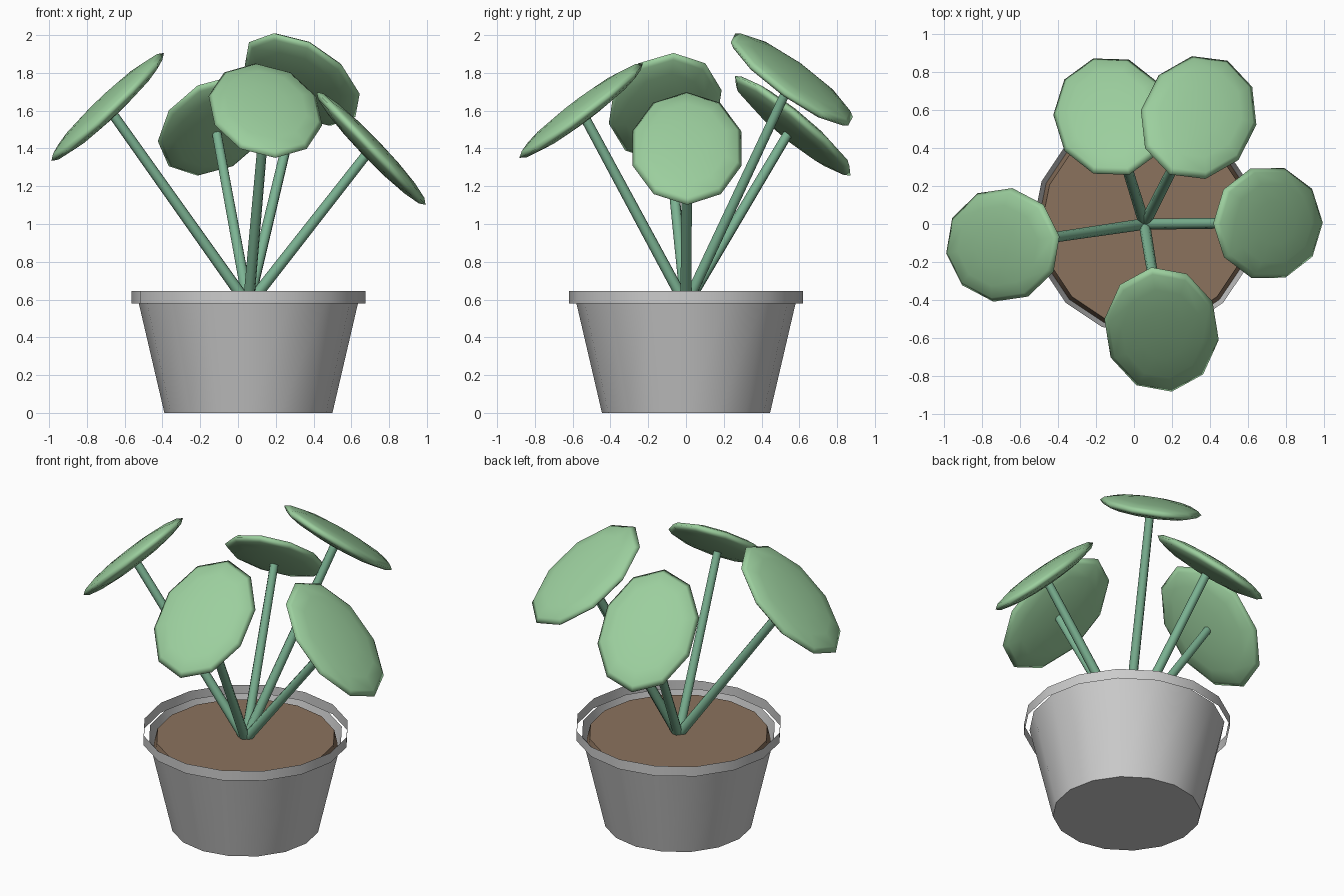
import bpy, bmesh, math
from mathutils import Vector, Matrix

if "Cube" in bpy.data.objects:
    bpy.data.objects.remove(bpy.data.objects["Cube"])

CX = 0.055      # pot axis
SIDES = 16


def material(name, rgb):
    m = bpy.data.materials.new(name)
    m.diffuse_color = (*rgb, 1)
    m.use_nodes = True
    m.node_tree.nodes["Principled BSDF"].inputs["Base Color"].default_value = m.diffuse_color
    return m


LEAF = material("leaf_green", (0.33, 0.62, 0.34))
STEM = material("stem_green", (0.20, 0.45, 0.29))
SOIL = material("soil_brown", (0.26, 0.17, 0.11))


def finish(name, bm, mat=None, angle=40):
    bmesh.ops.recalc_face_normals(bm, faces=bm.faces)
    me = bpy.data.meshes.new(name)
    bm.to_mesh(me)
    bm.free()
    ob = bpy.data.objects.new(name, me)
    bpy.context.collection.objects.link(ob)
    if mat:
        me.materials.append(mat)
    bpy.ops.object.select_all(action='DESELECT')
    ob.select_set(True)
    bpy.context.view_layer.objects.active = ob
    bpy.ops.object.shade_smooth_by_angle(angle=math.radians(angle))
    return ob


def lathe(name, profile, mat=None, cap_bottom=False, cap_top=False):
    bm = bmesh.new()
    rings = [[bm.verts.new((CX + r * math.cos(2 * math.pi * i / SIDES),
                            r * math.sin(2 * math.pi * i / SIDES), z))
              for i in range(SIDES)] for r, z in profile]
    for a, b in zip(rings, rings[1:]):
        for i in range(SIDES):
            j = (i + 1) % SIDES
            bm.faces.new((a[i], a[j], b[j], b[i]))
    if cap_bottom:
        bm.faces.new(rings[0][::-1])
    if cap_top:
        bm.faces.new(rings[-1])
    return finish(name, bm, mat)


# Pot: open tapered body, loose rim band, soil plug
lathe("pot_body", [(0.445, 0), (0.586, 0.605)], cap_bottom=True)
lathe("pot_rim", [(0.62, 0.58), (0.62, 0.645)])
lathe("soil", [(0.56, 0.50), (0.54, 0.587)], SOIL, cap_top=True)


def plant_leaf(name, centre, tilt):
    """Stem from the soil plus a squashed, outward tilted oval leaf."""
    base, c = Vector((CX, 0, 0.57)), Vector(centre)
    d = c - base
    length = d.length - 0.03
    # stem
    bm = bmesh.new()
    bmesh.ops.create_cone(bm, cap_ends=True, segments=8, radius1=0.03,
                          radius2=0.026, depth=length)
    rot = d.to_track_quat('Z', 'Y').to_matrix().to_4x4()
    mat = Matrix.Translation(base + d.normalized() * length / 2) @ rot
    bmesh.ops.transform(bm, matrix=mat, verts=bm.verts)
    finish(name + "_stem", bm, STEM, 50)
    # leaf: local x points outward, flat edges at the two ends
    bm = bmesh.new()
    bmesh.ops.create_uvsphere(bm, u_segments=10, v_segments=8, radius=1)
    mat = (Matrix.Translation(c)
           @ Matrix.Rotation(math.atan2(d.y, d.x), 4, 'Z')
           @ Matrix.Rotation(math.radians(tilt), 4, 'Y')
           @ Matrix.Diagonal((0.415, 0.303, 0.055, 1))
           @ Matrix.Rotation(math.radians(18), 4, 'Z'))
    bmesh.ops.transform(bm, matrix=mat, verts=bm.verts)
    finish(name, bm, LEAF, 180)


for name, centre, tilt in [
        ("left_leaf", (-0.69, -0.11, 1.62), 43.5),
        ("back_left_leaf", (-0.12, 0.565, 1.52), 39.5),
        ("back_right_leaf", (0.34, 0.56, 1.765), 36),
        ("front_leaf", (0.145, -0.555, 1.60), 37),
        ("right_leaf", (0.705, 0.005, 1.40), 46)]:
    plant_leaf(name, centre, tilt)
